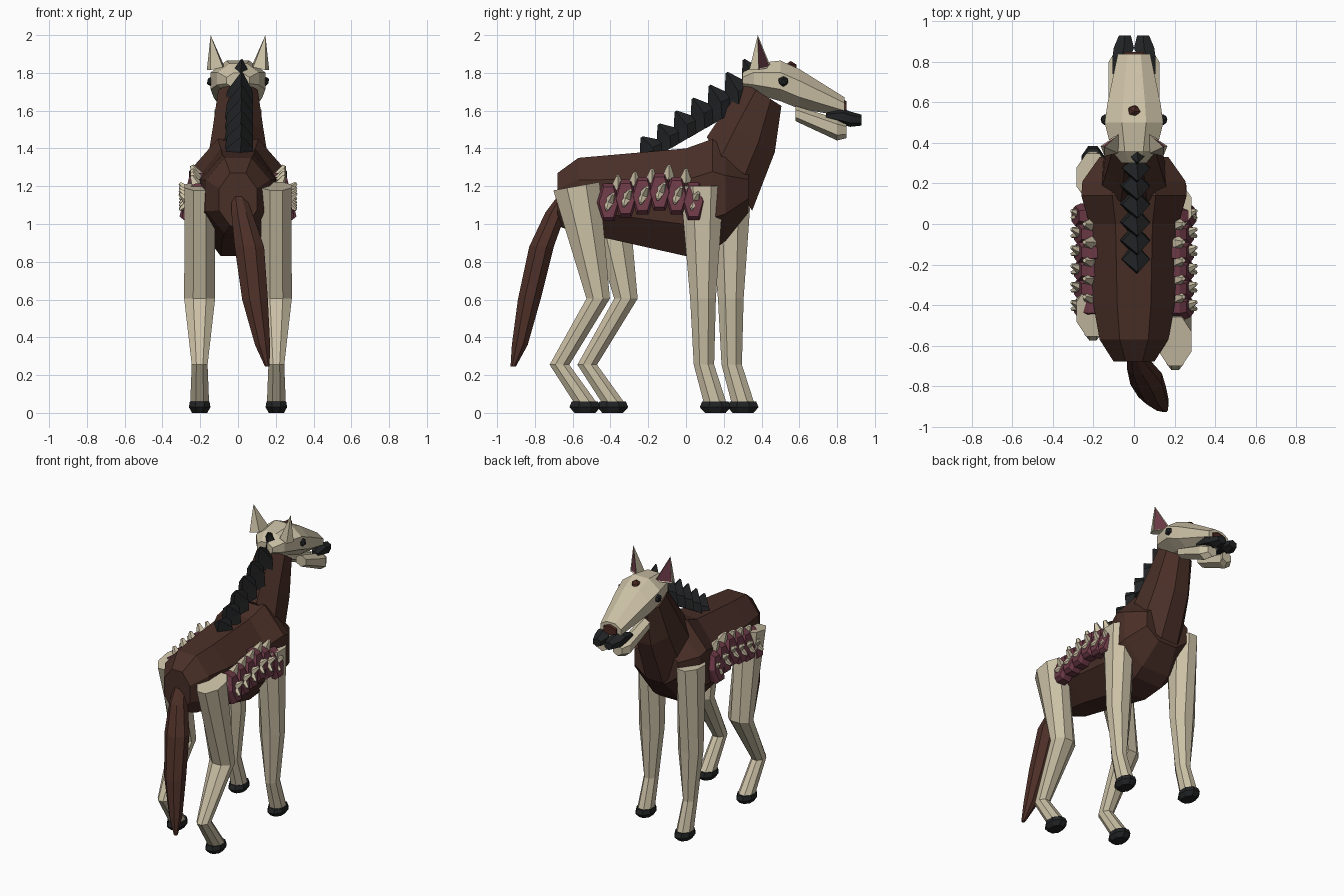
import bpy, bmesh, math
from mathutils import Vector

cube = bpy.data.objects.get("Cube")
if cube:
    bpy.data.objects.remove(cube)


def material(name, rgb):
    m = bpy.data.materials.new(name)
    m.use_nodes = True
    m.diffuse_color = (*rgb, 1)
    m.node_tree.nodes["Principled BSDF"].inputs["Base Color"].default_value = (*rgb, 1)
    return m


BONE = material("pale bone", (0.60, 0.53, 0.38))
HIDE = material("dark brown hide", (0.066, 0.028, 0.02))
TAIL = material("reddish brown hair", (0.072, 0.028, 0.02))
BLACK = material("near black", (0.016, 0.017, 0.018))
FLESH = material("raw maroon", (0.15, 0.042, 0.062))
NOSE = material("nose brown", (0.07, 0.022, 0.016))


def finish(name, bm, *mats):
    bmesh.ops.recalc_face_normals(bm, faces=bm.faces)
    mesh = bpy.data.meshes.new(name)
    bm.to_mesh(mesh)
    bm.free()
    for m in mats:
        mesh.materials.append(m)
    ob = bpy.data.objects.new(name, mesh)
    bpy.context.scene.collection.objects.link(ob)
    return ob


def loft(name, rings, mat, sides=8, flat=True):
    """Skin rings given as (centre, half axis u, half axis v)."""
    bm = bmesh.new()
    step = math.tau / sides
    shift = step / 2 if flat else 0
    grow = 1 / math.cos(step / 2) if flat else 1
    loops = []
    for c, u, v in rings:
        c, u, v = Vector(c), Vector(u) * grow, Vector(v) * grow
        loops.append([bm.verts.new(c + u * math.cos(i * step + shift) + v * math.sin(i * step + shift))
                      for i in range(sides)])
    for a, b in zip(loops, loops[1:]):
        for i in range(sides):
            j = (i + 1) % sides
            bm.faces.new((a[i], a[j], b[j], b[i]))
    bm.faces.new(loops[0])
    bm.faces.new(loops[-1])
    return finish(name, bm, mat)


def along_y(name, sections, mat, sides=8):
    """Sections are (x, y, top, bottom, half width)."""
    return loft(name, [((x, y, (t + b) / 2), (w, 0, 0), (0, 0, (t - b) / 2))
                       for x, y, t, b, w in sections], mat, sides)


def along_z(name, sections, mat, tilt=0):
    """Sections are (x, y, z, half width, half depth); tilt raises the front of the first one."""
    rings = [((x, y, z), (w, 0, 0), (0, d, 0)) for x, y, z, w, d in sections]
    c, u, v = rings[0]
    rings[0] = (c, u, (0, v[1], tilt))
    return loft(name, rings, mat)


def spike(name, base, tip, radius, mat, sides=5):
    base, tip = Vector(base), Vector(tip)
    axis = (tip - base).normalized()
    u = axis.orthogonal().normalized()
    v = axis.cross(u)
    return loft(name, [(base, u * radius, v * radius),
                       (tip, u * radius * 0.3, v * radius * 0.3)], mat, sides)


def ball(name, loc, radius, mat):
    bm = bmesh.new()
    bmesh.ops.create_icosphere(bm, subdivisions=1, radius=radius)
    bmesh.ops.translate(bm, verts=bm.verts, vec=loc)
    return finish(name, bm, mat)


# Trunk from rump to chest
along_y("body", [(0, -0.68, 1.27, 0.99, 0.10), (0, -0.57, 1.35, 0.95, 0.17),
                 (0, -0.40, 1.365, 0.92, 0.20), (0, 0.0, 1.40, 0.83, 0.22),
                 (0, 0.14, 1.45, 0.86, 0.26), (0, 0.21, 1.40, 0.91, 0.255),
                 (0, 0.33, 1.31, 1.06, 0.17)], HIDE)

# Neck
loft("neck", [((0, 0.23, 1.265), (0.16, 0, 0), (0, -0.12, 0.195)),
              ((0, 0.32, 1.465), (0.135, 0, 0), (0, -0.15, 0.085)),
              ((0, 0.41, 1.685), (0.105, 0, 0), (0, -0.095, 0.06))], HIDE)

# Head, with a forked jaw and dark forked tongue
along_y("head", [(0, 0.30, 1.80, 1.72, 0.06), (0, 0.36, 1.85, 1.69, 0.11), (0, 0.50, 1.865, 1.65, 0.145),
                 (0, 0.60, 1.82, 1.61, 0.13), (0, 0.84, 1.67, 1.57, 0.08)], BONE)
for s in (-1, 1):
    along_y("jaw_half", [(s * 0.085, 0.58, 1.62, 1.55, 0.04), (s * 0.085, 0.80, 1.55, 1.45, 0.04),
                         (s * 0.06, 0.85, 1.53, 1.46, 0.035)], BONE, sides=6)
    along_y("tongue_half", [(s * 0.08, 0.74, 1.585, 1.56, 0.025), (s * 0.06, 0.83, 1.605, 1.53, 0.045),
                            (s * 0.05, 0.87, 1.59, 1.52, 0.05), (s * 0.045, 0.93, 1.575, 1.525, 0.03)],
            BLACK, sides=6)
ball("forehead_knob", (0, 0.555, 1.828), 0.035, NOSE)
along_y("nose", [(0, 0.80, 1.68, 1.61, 0.05), (0, 0.85, 1.645, 1.59, 0.05)], NOSE, sides=6)

# Eyes and ears
for s in (-1, 1):
    ball("eye", (s * 0.138, 0.515, 1.755), 0.03, BLACK)
    bm = bmesh.new()
    corners = [(0.07, 0.45, 1.83), (0.165, 0.385, 1.815), (0.145, 0.335, 1.815), (0.08, 0.35, 1.83)]
    base = [bm.verts.new((s * x, y, z)) for x, y, z in corners]
    tip = bm.verts.new((s * 0.145, 0.38, 2.0))
    front = bm.faces.new((base[0], base[1], tip))
    for i in range(1, 4):
        bm.faces.new((base[i], base[(i + 1) % 4], tip))
    bm.faces.new(base)
    bmesh.ops.recalc_face_normals(bm, faces=bm.faces)
    bmesh.ops.inset_region(bm, faces=[front], thickness=0.012, depth=-0.004)
    front.material_index = 1
    finish("ear", bm, BONE, FLESH)

# Mane: overlapping tufts following the crest
for i in range(7):
    t = i / 6
    y, z = 0.305 - 0.54 * t, 1.87 - 0.41 * t
    drop = 0.21 - 0.10 * t
    loft("mane_tuft", [((0.005, y + 0.065, z - drop), (0.075, 0, 0), (0, 0.085, 0.05)),
                       ((0.01, y + 0.06, z - drop * 0.5), (0.068, 0, 0), (0, 0.07, 0.035)),
                       ((0.02, y, z), (0.006, 0, 0), (0, 0.006, 0.004))], BLACK, 4, flat=False)

# Tail
along_z("tail", [(0.0, -0.64, 1.16, 0.035, 0.03), (0.02, -0.69, 1.06, 0.055, 0.055),
                 (0.06, -0.765, 0.88, 0.078, 0.065), (0.09, -0.83, 0.60, 0.068, 0.06),
                 (0.13, -0.88, 0.36, 0.04, 0.042), (0.155, -0.915, 0.245, 0.012, 0.014)], TAIL)

# Legs: one side stands a step ahead of the other
for s, step in ((1, 0), (-1, 0.147)):
    x = s * 0.203
    along_z("hind_leg", [(x, -0.58 + step, 1.2, 0.08, 0.122), (x, -0.465 + step, 0.605, 0.082, 0.062),
                         (x, -0.67 + step, 0.255, 0.042, 0.052), (x, -0.53 + step, 0.05, 0.05, 0.06)],
            BONE, tilt=0.022)
    along_z("front_leg", [(x, 0.085 + step, 1.2, 0.08, 0.115), (x, 0.09 + step, 0.605, 0.08, 0.068),
                          (x, 0.095 + step, 0.255, 0.042, 0.054), (x, 0.155 + step, 0.05, 0.05, 0.06)], BONE)
    for y in (-0.535, 0.155):
        along_z("hoof", [(x, y + step, 0, 0.04, 0.055), (x, y + step, 0.03, 0.057, 0.082),
                         (x, y + step, 0.06, 0.052, 0.07)], BLACK)

# Flank wounds: a row of touching flesh plates with bone stubs
for s in (-1, 1):
    for i, z in enumerate((1.115, 1.135, 1.15, 1.17, 1.15, 1.12)):
        y = -0.41 + 0.09 * i
        out = 0.012 if i == 5 else 0
        lean = Vector((-0.028 * s, 0, 0.115))
        loft("flesh_plate", [((s * 0.19, y, z), (0, 0.055, 0), lean),
                             ((s * (0.25 + out), y, z), (0, 0.062, 0), lean),
                             ((s * (0.278 + out), y, z), (0, 0.05, 0), lean * 0.8)], FLESH, 6, flat=False)
        spike("rib_stub", (s * 0.255, y + 0.005, z), (s * 0.308, y + 0.025, z + 0.045), 0.026, BONE)
        spike("rib_stub", (s * 0.255, y + 0.005, z), (s * 0.308, y - 0.01, z - 0.04), 0.024, BONE)
        if i < 5:
            spike("upper_rib_stub", (s * 0.215, y + 0.045, z + 0.08), (s * 0.245, y + 0.05, z + 0.14), 0.03, BONE)
